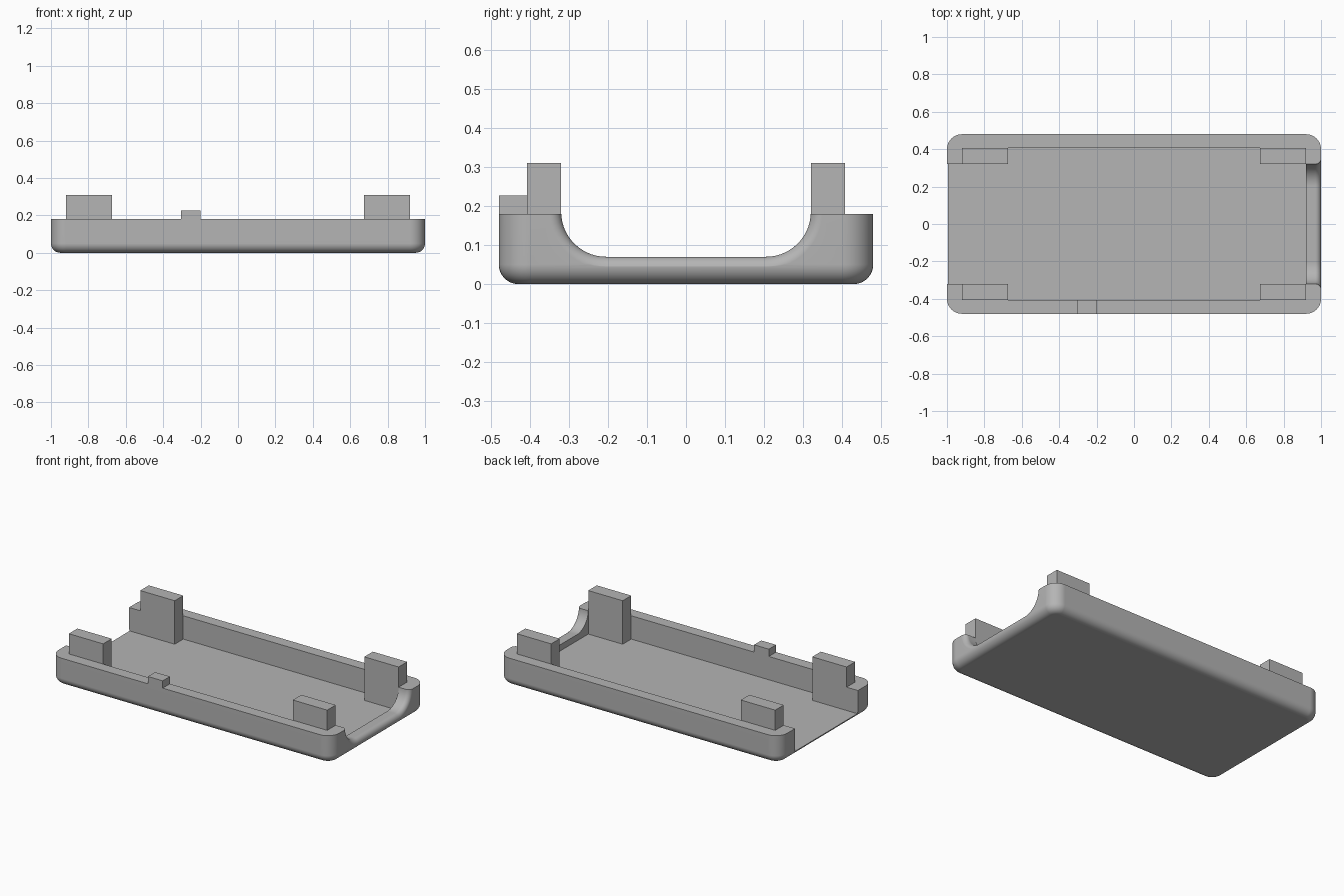
import bpy, bmesh
from math import sin, cos, pi, radians

cube = bpy.data.objects.get("Cube")
if cube:
    bpy.data.objects.remove(cube, do_unlink=True)

grey = bpy.data.materials.new("plain grey")
grey.use_nodes = True
colour = (0.46, 0.46, 0.46, 1)
grey.diffuse_color = colour
grey.node_tree.nodes["Principled BSDF"].inputs["Base Color"].default_value = colour

LENGTH, WIDTH, RIM, FLOOR = 1.0, 0.48, 0.18, 0.03   # half sizes and heights
IN_X, IN_Y, GAP = 0.92, 0.407, 0.32                 # cavity and end opening


def loft(name, rings):
    """Solid through a list of closed rings with equal point counts."""
    bm = bmesh.new()
    loops = [[bm.verts.new(p) for p in ring] for ring in rings]
    n = len(loops[0])
    for a, b in zip(loops, loops[1:]):
        for i in range(n):
            j = (i + 1) % n
            bm.faces.new((a[i], a[j], b[j], b[i]))
    bm.faces.new(loops[0])
    bm.faces.new(loops[-1])
    bmesh.ops.recalc_face_normals(bm, faces=bm.faces[:])
    mesh = bpy.data.meshes.new(name)
    bm.to_mesh(mesh)
    bm.free()
    mesh.materials.append(grey)
    obj = bpy.data.objects.new(name, mesh)
    bpy.context.collection.objects.link(obj)
    return obj


def prism(name, outline, z0, z1):
    return loft(name, [[(x, y, z) for x, y in outline] for z in (z0, z1)])


def block(name, x0, x1, y0, y1, z0, z1):
    return prism(name, [(x0, y0), (x1, y0), (x1, y1), (x0, y1)], z0, z1)


def rounded_ring(inset, z, radius=0.08, steps=10):
    """Rounded rectangle, pulled inwards by inset."""
    ring = []
    for k, (sx, sy) in enumerate([(1, 1), (-1, 1), (-1, -1), (1, -1)]):
        cx, cy = sx * (LENGTH - radius), sy * (WIDTH - radius)
        for i in range(steps + 1):
            a = (k + i / steps) * pi / 2
            r = radius - inset
            ring.append((cx + r * cos(a), cy + r * sin(a), z))
    return ring


def notch_ring(x, grow, steps=14):
    """U-shaped section of the end notch, widened by grow."""
    r = 0.115 + grow
    half = [(0.205 + r * cos(a), 0.185 - r * sin(a))
            for a in [i / steps * pi / 2 for i in range(steps + 1)]]
    half.insert(0, (0.205 + r, 0.3))
    return [(x, y, z) for y, z in half] + [(x, -y, z) for y, z in reversed(half)]


# Tray shell with a rounded lower edge
fillet = 0.05
angles = [i / 8 * pi / 2 for i in range(9)]
rings = [rounded_ring(fillet * (1 - sin(a)), fillet * (1 - cos(a))) for a in angles]
tray = loft("tray", rings + [rounded_ring(0, RIM)])

# Cavity, open through the right end
side = [(-1.1, GAP), (-IN_X, GAP), (-IN_X, IN_Y), (IN_X, IN_Y)]
outline = side + [(x, -y) for x, y in reversed(side)]
cavity = prism("cavity_cutter", outline, FLOOR, 0.4)

# Curved notch in the left end, flared at its outer edge
flare = 0.03
sections = [notch_ring(0.88, 0)]
sections += [notch_ring(1 - flare + flare * sin(a), flare * (1 - cos(a))) for a in angles]
sections.append(notch_ring(1.05, flare))
notch = loft("notch_cutter", sections)

for cutter in (cavity, notch):
    cutter.hide_render = True
    mod = tray.modifiers.new("cut", 'BOOLEAN')
    mod.operation = 'DIFFERENCE'
    mod.solver = 'EXACT'
    mod.object = cutter
bpy.context.view_layer.update()
graph = bpy.context.evaluated_depsgraph_get()
tray.data = bpy.data.meshes.new_from_object(tray.evaluated_get(graph))
tray.modifiers.clear()
for cutter in (cavity, notch):
    bpy.data.objects.remove(cutter, do_unlink=True)

# Smooth the rounded edges, keep the flat faces flat
tray.data.shade_smooth()
tray.data.set_sharp_from_angle(angle=radians(30))
weighted = tray.modifiers.new("weighted_normals", 'WEIGHTED_NORMAL')
weighted.keep_sharp = True

# Four corner posts standing on the floor
for x_name, sx in (("left", 1), ("right", -1)):
    for y_name, sy in (("front", -1), ("back", 1)):
        xs = sorted((sx * 0.675, sx * IN_X))
        ys = sorted((sy * GAP, sy * IN_Y))
        block(f"{y_name}_{x_name}_post", *xs, *ys, FLOOR, 0.31)

# Small tab on the front rim
block("rim_tab", -0.305, -0.2, -WIDTH, -IN_Y, RIM, 0.227)
